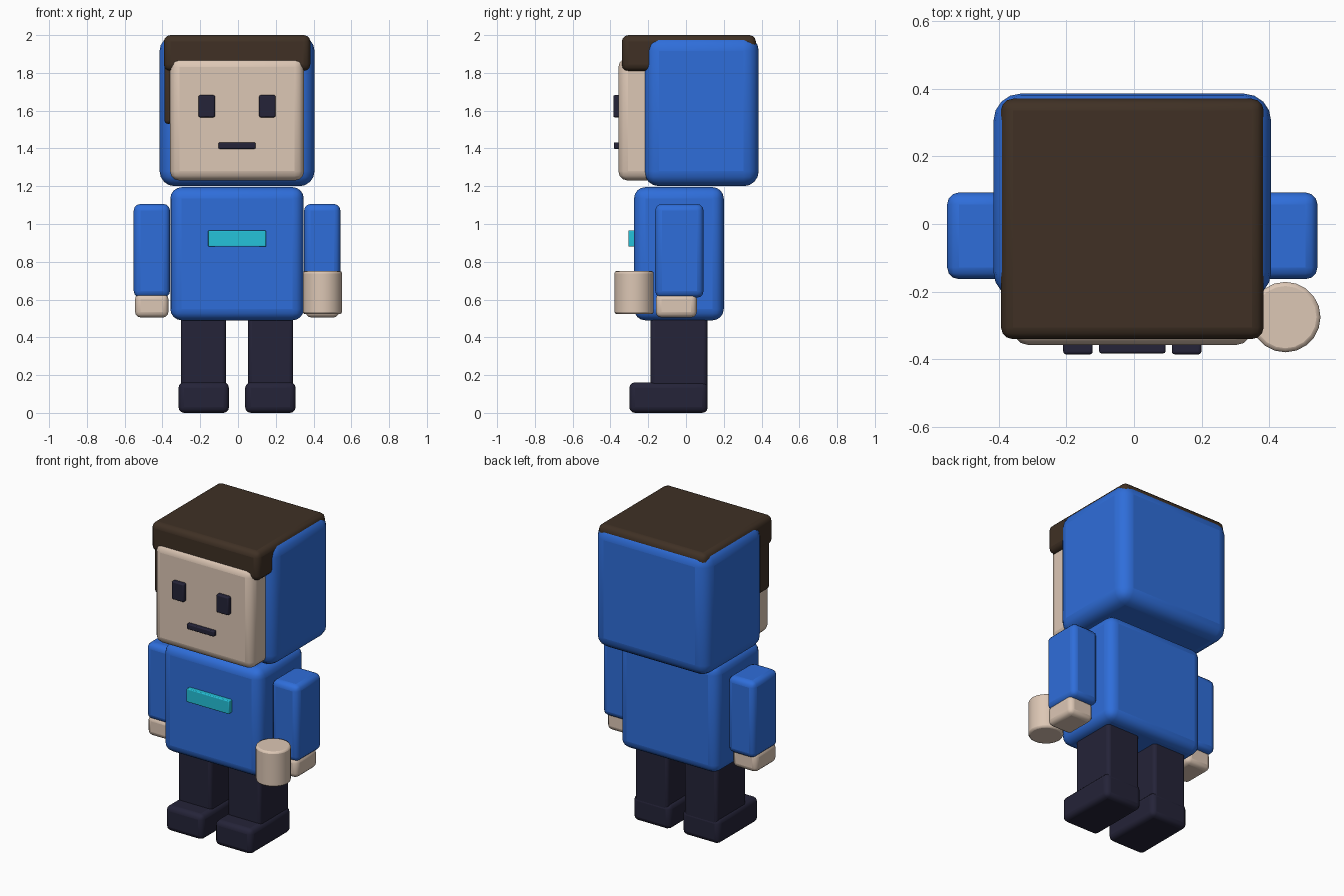
import bpy
import bmesh

cube = bpy.data.objects.get("Cube")
if cube:
    bpy.data.objects.remove(cube, do_unlink=True)

MID = -0.005  # body symmetry plane


def material(name, rgb):
    mat = bpy.data.materials.new(name)
    mat.use_nodes = True
    mat.diffuse_color = (*rgb, 1)
    mat.node_tree.nodes["Principled BSDF"].inputs["Base Color"].default_value = (*rgb, 1)
    return mat


blue = material("blue cloth", (0.028, 0.155, 0.70))
brown = material("brown hair", (0.050, 0.030, 0.018))
skin = material("skin", (0.72, 0.57, 0.46))
navy = material("dark navy", (0.018, 0.017, 0.040))
teal = material("teal badge", (0.018, 0.54, 0.70))


def finish(name, bm, mat, bevel, segments):
    """Turn a bmesh into a smooth object with rounded edges."""
    mesh = bpy.data.meshes.new(name)
    bm.to_mesh(mesh)
    bm.free()
    mesh.materials.append(mat)
    obj = bpy.data.objects.new(name, mesh)
    bpy.context.collection.objects.link(obj)
    mod = obj.modifiers.new("rounded edges", "BEVEL")
    mod.width = bevel
    mod.segments = segments
    mod.limit_method = "ANGLE"
    mod.angle_limit = 0.8
    bpy.ops.object.select_all(action="DESELECT")
    obj.select_set(True)
    bpy.context.view_layer.objects.active = obj
    bpy.ops.object.shade_smooth_by_angle(angle=0.6)
    # keep the bevel ahead of any smoothing modifier
    obj.modifiers.move(obj.modifiers.find(mod.name), 0)
    return obj


def block(name, mat, x, y, z, bevel, segments=3):
    """Rounded box given by its (min, max) range on each axis."""
    bm = bmesh.new()
    bmesh.ops.create_cube(bm, size=1)
    for v in bm.verts:
        for axis, (low, high) in enumerate((x, y, z)):
            v.co[axis] = low if v.co[axis] < 0 else high
    return finish(name, bm, mat, bevel, segments)


def pair(name, mat, inner, outer, y, z, bevel):
    """Two blocks mirrored about the body's middle."""
    block("left_" + name, mat, (MID + inner, MID + outer), y, z, bevel)
    block("right_" + name, mat, (MID - outer, MID - inner), y, z, bevel)


def centred(name, mat, half, y, z, bevel, segments=3):
    block(name, mat, (MID - half, MID + half), y, z, bevel, segments)


# Head: hood, face and hair cap
centred("hood", blue, 0.41, (-0.222, 0.385), (1.2, 1.997), 0.08, 4)
centred("face", skin, 0.355, (-0.358, 0.2), (1.23, 1.88), 0.05)
centred("hair_cap", brown, 0.388, (-0.34, 0.37), (1.81, 2.0), 0.035)
block("right_sideburn", brown, (-0.39, -0.345), (-0.31, -0.1), (1.53, 1.86), 0.02)

# Facial features
pair("eye", navy, 0.117, 0.204, (-0.385, -0.34), (1.565, 1.682), 0.008)
centred("mouth", navy, 0.098, (-0.382, -0.34), (1.398, 1.432), 0.006)

# Torso and badge
centred("torso", blue, 0.353, (-0.275, 0.2), (0.49, 1.195), 0.06, 4)
centred("chest_badge", teal, 0.153, (-0.305, -0.26), (0.88, 0.966), 0.005)

# Arms and hands
pair("arm", blue, 0.355, 0.547, (-0.163, 0.093), (0.61, 1.106), 0.035)
pair("hand", skin, 0.363, 0.54, (-0.16, 0.057), (0.505, 0.632), 0.03)

# Legs and shoes
pair("leg", navy, 0.058, 0.297, (-0.188, 0.113), (0.08, 0.56), 0.02)
pair("shoe", navy, 0.043, 0.31, (-0.3, 0.115), (0.0, 0.162), 0.03)

# Cup held in front of the left hand
bm = bmesh.new()
bmesh.ops.create_cone(bm, cap_ends=True, segments=20, radius1=0.104,
                      radius2=0.104, depth=0.228)
bmesh.ops.translate(bm, verts=bm.verts, vec=(0.447, -0.275, 0.637))
finish("cup", bm, skin, 0.012, 2)
